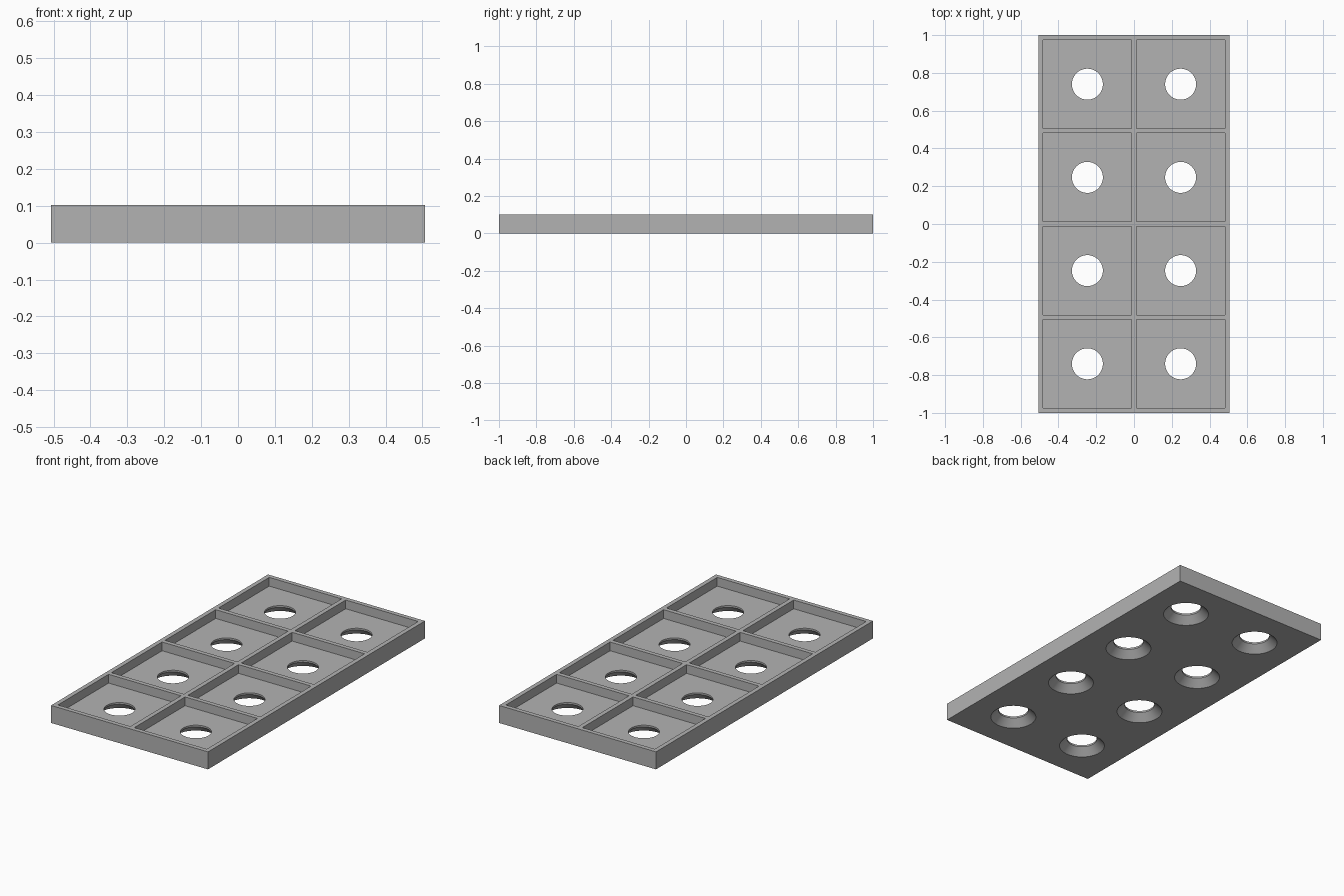
import bpy
import bmesh
import math
from mathutils import Matrix

cube = bpy.data.objects.get("Cube")
if cube:
    bpy.data.objects.remove(cube, do_unlink=True)

COLS, ROWS = 2, 4
WALL = 0.026
PITCH = (2 - WALL) / ROWS
POCKET = PITCH - WALL
WIDTH = COLS * PITCH + WALL
HEIGHT, FLOOR = 0.102, 0.051
HOLE_R, SINK_R, SINK_H = 0.082, 0.124, 0.041

grey = bpy.data.materials.new("grey")
grey.use_nodes = True
colour = (0.45, 0.45, 0.45, 1)
grey.diffuse_color = colour
grey.node_tree.nodes["Principled BSDF"].inputs["Base Color"].default_value = colour

centres = [((c - (COLS - 1) / 2) * PITCH, (r - (ROWS - 1) / 2) * PITCH)
           for c in range(COLS) for r in range(ROWS)]


def add_box(bm, x, y, z0, z1, sx, sy):
    m = Matrix.Translation((x, y, (z0 + z1) / 2)) @ Matrix.Diagonal((sx, sy, z1 - z0, 1))
    bmesh.ops.create_cube(bm, size=1, matrix=m)


def add_revolved(bm, x, y, profile, sides=64):
    """Closed solid of revolution from (radius, height) pairs, bottom to top."""
    rings = [[bm.verts.new((x + r * math.cos(math.tau * i / sides),
                            y + r * math.sin(math.tau * i / sides), z))
              for i in range(sides)] for r, z in profile]
    for low, high in zip(rings, rings[1:]):
        for i in range(sides):
            j = (i + 1) % sides
            bm.faces.new((low[i], low[j], high[j], high[i]))
    bm.faces.new(rings[0][::-1])
    bm.faces.new(rings[-1])


def to_object(bm, name):
    mesh = bpy.data.meshes.new(name)
    bm.to_mesh(mesh)
    bm.free()
    mesh.materials.append(grey)
    obj = bpy.data.objects.new(name, mesh)
    bpy.context.collection.objects.link(obj)
    return obj


# Outer slab
bm = bmesh.new()
add_box(bm, 0, 0, 0, HEIGHT, WIDTH, 2)
tray = to_object(bm, "compartment_tray")

# Square pockets open at the top
bm = bmesh.new()
for x, y in centres:
    add_box(bm, x, y, FLOOR, HEIGHT + 0.05, POCKET, POCKET)
pockets = to_object(bm, "pocket_cutter")

# Round holes, flared towards the underside
flare = (SINK_R - HOLE_R) / SINK_H * 0.02
bm = bmesh.new()
for x, y in centres:
    add_revolved(bm, x, y, [(SINK_R + flare, -0.02), (HOLE_R, SINK_H),
                            (HOLE_R, FLOOR + 0.03)])
holes = to_object(bm, "hole_cutter")

# Cut the slab, then drop the cutters
bpy.ops.object.select_all(action='DESELECT')
tray.select_set(True)
bpy.context.view_layer.objects.active = tray
for cutter in (pockets, holes):
    cutter.hide_render = True
    mod = tray.modifiers.new(cutter.name, 'BOOLEAN')
    mod.operation = 'DIFFERENCE'
    mod.solver = 'EXACT'
    mod.object = cutter
    bpy.ops.object.modifier_apply(modifier=mod.name)
    bpy.data.objects.remove(cutter, do_unlink=True)

bpy.ops.object.shade_smooth_by_angle(angle=math.radians(30))
